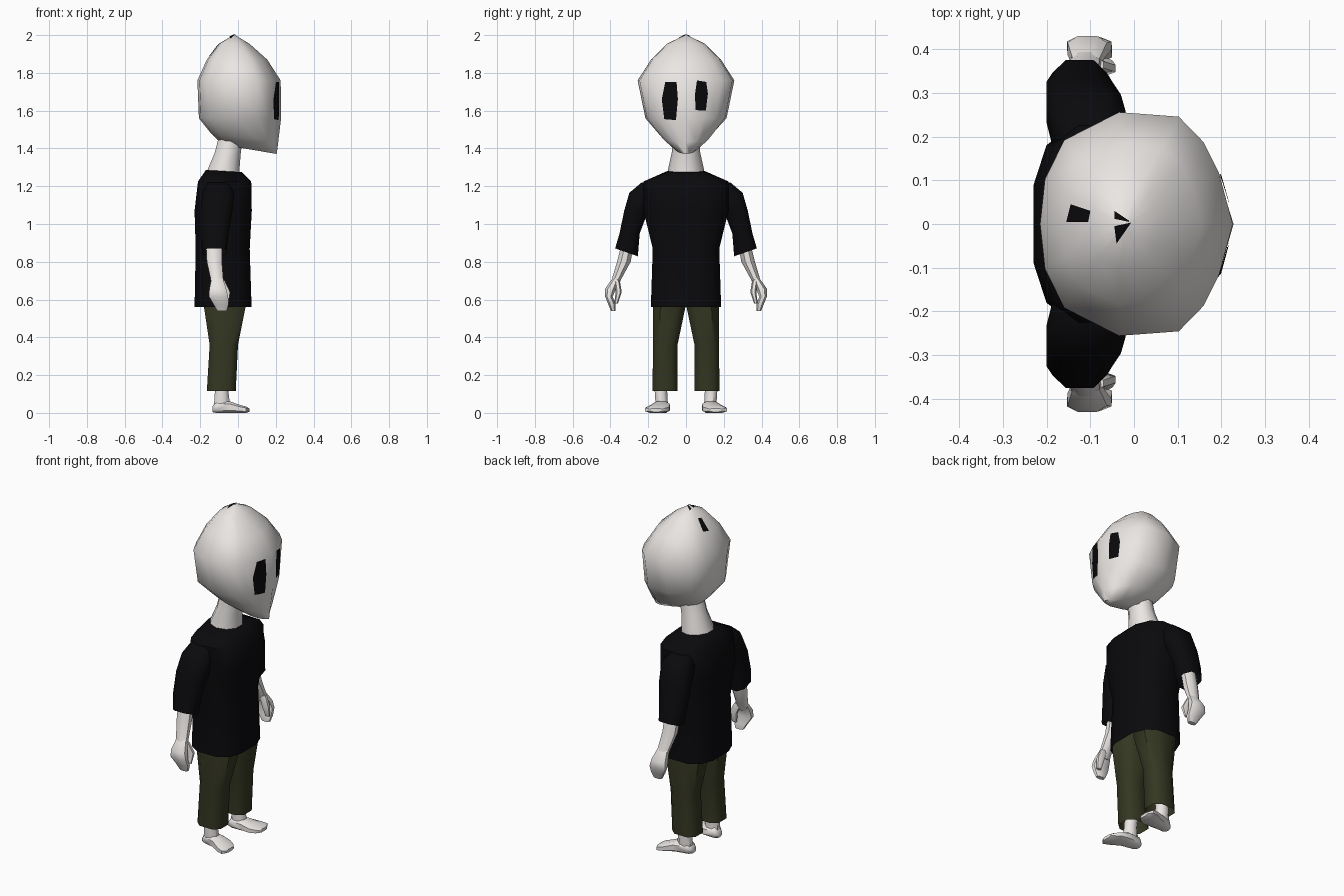
import bpy, bmesh, math
from mathutils import Vector
from mathutils.bvhtree import BVHTree

if "Cube" in bpy.data.objects:
    bpy.data.objects.remove(bpy.data.objects["Cube"])


def material(name, rgb):
    m = bpy.data.materials.new(name)
    m.diffuse_color = (*rgb, 1)
    m.use_nodes = True
    m.node_tree.nodes["Principled BSDF"].inputs["Base Color"].default_value = m.diffuse_color
    return m


SKIN = material("pale_skin", (0.82, 0.79, 0.77))
BLACK = material("black", (0.003, 0.003, 0.004))
OLIVE = material("olive_cloth", (0.035, 0.038, 0.016))


def outline(n, power=1.0):
    """Unit cross-section: power 1 is round, smaller is boxier."""
    pts = []
    for i in range(n):
        a = 2 * math.pi * (i + 0.5) / n
        c, s = math.cos(a), math.sin(a)
        pts.append((math.copysign(abs(c) ** power, c), math.copysign(abs(s) ** power, s)))
    mx, my = max(p[0] for p in pts), max(p[1] for p in pts)
    return [(x / mx, y / my) for x, y in pts]


def finish(name, bm, mat, mirror=False, angle=50):
    bmesh.ops.recalc_face_normals(bm, faces=bm.faces)
    me = bpy.data.meshes.new(name)
    bm.to_mesh(me)
    bm.free()
    me.materials.append(mat)
    ob = bpy.data.objects.new(name, me)
    bpy.context.collection.objects.link(ob)
    bpy.ops.object.select_all(action='DESELECT')
    ob.select_set(True)
    bpy.context.view_layer.objects.active = ob
    bpy.ops.object.shade_smooth_by_angle(angle=math.radians(angle))
    if mirror:
        mod = ob.modifiers.new("mirror", 'MIRROR')
        mod.use_axis = (False, True, False)
        mod.use_mirror_merge = False
    return ob


def loft(name, rings, shape, mat, caps=(True, True), mirror=False, axis='z', angle=50):
    """Rings are (level, a0, a1, b0, b1[, slope_a, slope_b]) bounds of each section."""
    bm = bmesh.new()
    loops = []
    for level, a0, a1, b0, b1, *slope in rings:
        sa, sb = slope or (0, 0)
        ha, hb = (a1 - a0) / 2, (b1 - b0) / 2
        loop = []
        for u, v in shape:
            a, b = (a0 + a1) / 2 + u * ha, (b0 + b1) / 2 + v * hb
            h = level + sa * u * ha + sb * v * hb
            loop.append(bm.verts.new((a, b, h) if axis == 'z' else (h, a, b)))
        loops.append(loop)
    n = len(shape)
    for lo, hi in zip(loops, loops[1:]):
        for i in range(n):
            bm.faces.new((lo[i], lo[(i + 1) % n], hi[(i + 1) % n], hi[i]))
    for on, loop in zip(caps, (loops[0], loops[-1])):
        if on:
            bm.faces.new(loop)
    return finish(name, bm, mat, mirror, angle)


# Head: egg with a pointed chin, facing +x
half = [(0.86, .45), (0.70, .73), (0.44, .96), (-.18, 1), (-.75, .75), (-.95, .4)]
head_shape = [(1, 0)] + half + [(-1, 0)] + [(x, -y) for x, y in reversed(half)]
head = loft("head", [
    (2.0, -.025, -.015, -.005, .005),
    (1.955, -.10, .06, -.10, .10),
    (1.87, -.165, .155, -.185, .185),
    (1.76, -.215, .226, -.256, .256),
    (1.56, -.207, .228, -.215, .215),
    (1.455, -.14, .213, -.122, .122, -.12, 0),
    (1.395, -.08, .205, -.05, .05, -.17, 0),
], head_shape, SKIN, angle=70)

# Eyes and dark crown patches, draped over the head
tree = BVHTree.FromPolygons([v.co for v in head.data.vertices],
                            [p.vertices for p in head.data.polygons])


def patch(name, rows, direction, n=6):
    """Rows are (left, right) point pairs in the plane seen along direction."""
    d = Vector(direction)
    bm = bmesh.new()
    grid = []
    steps = n * (len(rows) - 1)
    for i in range(steps + 1):
        k = min(i // n, len(rows) - 2)
        t = i / n - k
        l, r = (Vector(rows[k][s]).lerp(Vector(rows[k + 1][s]), t) for s in (0, 1))
        line = []
        for j in range(n + 1):
            p = l.lerp(r, j / n)
            start = Vector((3, p.x, p.y)) if d.x else Vector((p.x, p.y, 3))
            hit = tree.ray_cast(start, d)[0] or start + d * 2.8
            line.append(bm.verts.new(hit - d * 0.004))
        grid.append(line)
    for a, b in zip(grid, grid[1:]):
        for j in range(n):
            bm.faces.new((a[j], a[j + 1], b[j + 1], b[j]))
    return finish(name, bm, BLACK)


patch("eye_right", [((-.11, 1.752), (-.05, 1.752)), ((-.128, 1.66), (-.043, 1.66)),
                    ((-.115, 1.555), (-.053, 1.55))], (-1, 0, 0))
patch("eye_left", [((.058, 1.76), (.107, 1.752)), ((.048, 1.69), (.116, 1.69)),
                   ((.05, 1.603), (.105, 1.6))], (-1, 0, 0))
patch("crown_patch_back", [((-.145, .045), (-.10, .03)), ((-.155, .005), (-.105, .005))], (0, 0, -1))
patch("crown_patch_left", [((-.045, .03), (-.012, .008)), ((-.045, .012), (-.012, .005))], (0, 0, -1), 3)
patch("crown_patch_right", [((-.045, -.005), (-.008, .003)), ((-.04, -.045), (-.008, .001))], (0, 0, -1), 3)

# Neck
loft("neck", [
    (1.22, -.175, .01, -.10, .10), (1.29, -.16, .008, -.095, .095),
    (1.38, -.122, .015, -.075, .075), (1.47, -.10, .03, -.07, .07),
], outline(10), SKIN)

# Shirt body and sleeves
loft("shirt_body", [
    (1.28, -.17, .02, -.095, .095, -.06, 0),
    (1.225, -.212, .07, -.225, .225),
    (1.07, -.23, .073, -.225, .225),
    (.87, -.224, .062, -.176, .176),
    (.56, -.23, .072, -.186, .186),
], outline(12, .7), BLACK, caps=(True, False), angle=60)
loft("shirt_sleeve", [
    (1.22, -.16, -.05, .14, .235),
    (1.165, -.187, -.02, .14, .30),
    (1.07, -.20, -.03, .20, .327),
    (.95, -.20, -.05, .245, .352),
    (.85, -.187, -.062, .255, .375, 0, .35),
], outline(8, .75), BLACK, caps=(True, False), mirror=True, angle=60)

# Arms, hands and thumbs
loft("forearm", [
    (.90, -.17, -.085, .275, .34), (.80, -.165, -.085, .293, .365),
    (.71, -.145, -.078, .342, .392), (.66, -.14, -.07, .365, .41),
], outline(8), SKIN, mirror=True)
loft("hand", [
    (.715, -.14, -.08, .35, .387), (.655, -.152, -.062, .372, .43),
    (.615, -.153, -.052, .388, .428), (.575, -.13, -.05, .372, .412),
    (.54, -.11, -.06, .372, .398),
], outline(8, .8), SKIN, mirror=True)
loft("thumb", [
    (.70, -.11, -.07, .35, .38), (.64, -.085, -.042, .340, .372),
    (.58, -.075, -.05, .360, .380),
], outline(6), SKIN, mirror=True)

# Trouser legs
loft("trouser_leg", [
    (.68, -.18, .035, 0, .165), (.56, -.18, .04, .003, .175),
    (.36, -.15, 0, .045, .175), (.115, -.165, -.012, .045, .177),
], outline(8, .7), OLIVE, caps=(True, False), mirror=True)

# Ankles and feet, toes turned slightly out
loft("ankle", [
    (.25, -.125, -.05, .08, .15), (.12, -.122, -.052, .10, .166),
    (.03, -.128, -.04, .095, .16),
], outline(8), SKIN, mirror=True)
loft("foot", [
    (-.136, .10, .145, .004, .035), (-.115, .088, .16, 0, .06),
    (-.04, .085, .18, 0, .06), (.01, .088, .208, 0, .042),
    (.042, .105, .216, 0, .034), (.06, .125, .19, .006, .024),
], outline(8, .7), SKIN, mirror=True, axis='x')
